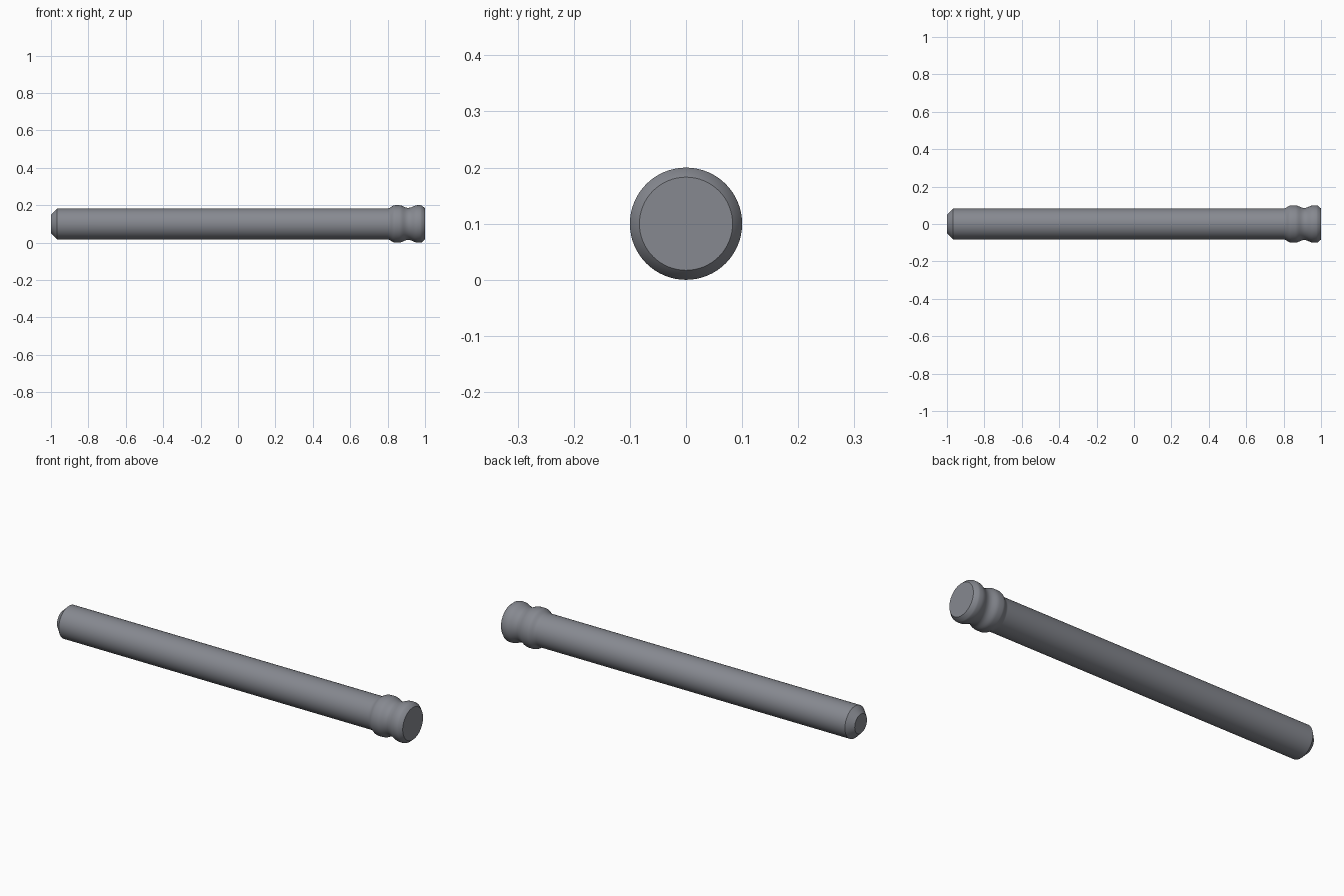
import bpy, bmesh, math

if "Cube" in bpy.data.objects:
    bpy.data.objects.remove(bpy.data.objects["Cube"])

SIDES = 64
AXIS_Z = 0.1
SHAFT_R, HEAD_R, NECK_R = 0.083, 0.1, 0.086


def ease(x0, r0, x1, r1, steps=6):
    """Smooth S-shaped transition between two radii along the pin."""
    pts = []
    for i in range(steps + 1):
        t = i / steps
        pts.append((x0 + (x1 - x0) * t,
                    r0 + (r1 - r0) * (1 - math.cos(math.pi * t)) / 2))
    return pts


def lathe_x(name, profile):
    """Revolve (x, radius) points around the x axis and cap both ends."""
    bm = bmesh.new()
    rings = []
    for x, r in profile:
        rings.append([bm.verts.new((x, r * math.cos(2 * math.pi * i / SIDES),
                                    r * math.sin(2 * math.pi * i / SIDES)))
                      for i in range(SIDES)])
    for a, b in zip(rings, rings[1:]):
        for i in range(SIDES):
            j = (i + 1) % SIDES
            bm.faces.new((a[i], a[j], b[j], b[i]))
    bm.faces.new(rings[0])
    bm.faces.new(rings[-1])
    bmesh.ops.recalc_face_normals(bm, faces=bm.faces)
    mesh = bpy.data.meshes.new(name)
    bm.to_mesh(mesh)
    bm.free()
    obj = bpy.data.objects.new(name, mesh)
    bpy.context.collection.objects.link(obj)
    obj.location.z = AXIS_Z
    bpy.ops.object.select_all(action='DESELECT')
    obj.select_set(True)
    bpy.context.view_layer.objects.active = obj
    bpy.ops.object.shade_smooth_by_angle(angle=math.radians(30))
    return obj


# Chamfered tip and straight shaft
profile = [(-1.0, 0.05), (-0.967, SHAFT_R)]
# Rounded collar, waisted neck and end bead
profile += ease(0.80, SHAFT_R, 0.84, HEAD_R)
profile += ease(0.862, HEAD_R, 0.908, NECK_R)
profile += ease(0.912, NECK_R, 0.96, HEAD_R)
# Bevelled end face
profile += [(0.975, HEAD_R), (0.983, 0.098), (1.0, SHAFT_R)]

pin = lathe_x("pin", profile)

# Dark steel colour
steel = bpy.data.materials.new("dark_steel")
steel.diffuse_color = (0.24, 0.25, 0.28, 1.0)
steel.use_nodes = True
steel.node_tree.nodes["Principled BSDF"].inputs["Base Color"].default_value = steel.diffuse_color
pin.data.materials.append(steel)
